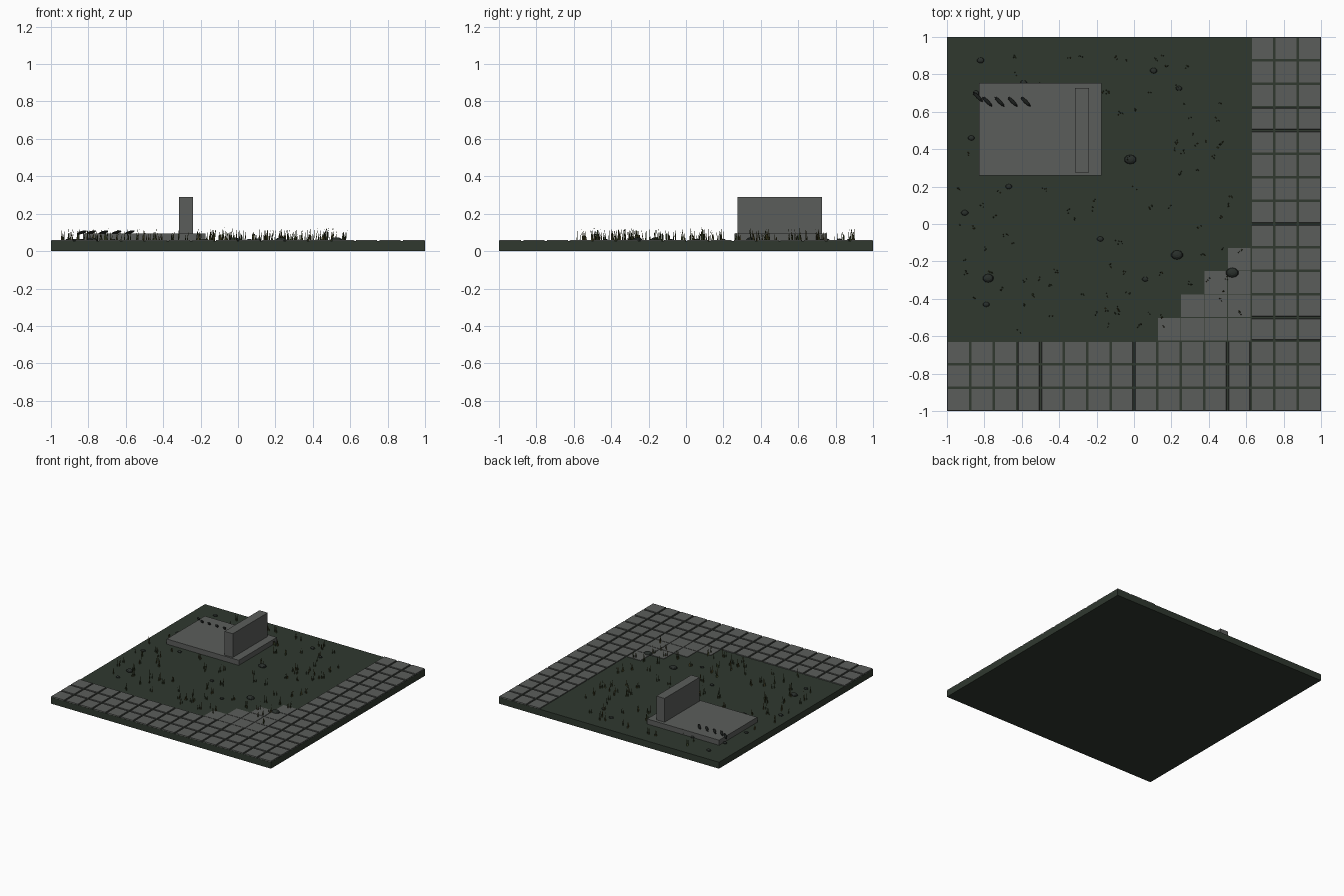
import bpy, bmesh, math, random
from mathutils import Matrix, Vector, Euler

if "Cube" in bpy.data.objects:
    bpy.data.objects.remove(bpy.data.objects["Cube"])

random.seed(4)


def material(name, r, g, b):
    m = bpy.data.materials.new(name)
    m.diffuse_color = (r, g, b, 1)
    m.use_nodes = True
    m.node_tree.nodes["Principled BSDF"].inputs["Base Color"].default_value = m.diffuse_color
    return m


SOIL = material("dark green turf", 0.029, 0.040, 0.028)
STONE = material("grey stone", 0.105, 0.110, 0.104)
PEBBLE = material("dark pebble", 0.022, 0.028, 0.024)
BLACK = material("charcoal", 0.010, 0.012, 0.011)
GREEN = material("grass green", 0.045, 0.062, 0.022)
STRAW = material("dry olive grass", 0.085, 0.072, 0.022)


def finish(bm, name, *mats):
    me = bpy.data.meshes.new(name)
    bm.to_mesh(me)
    bm.free()
    ob = bpy.data.objects.new(name, me)
    bpy.context.collection.objects.link(ob)
    for m in mats:
        me.materials.append(m)
    return ob


def add_box(bm, x0, x1, y0, y1, z0, z1, chamfer=0.0):
    # box whose top face may be drawn in a little
    c = chamfer
    low = [(x0, y0), (x1, y0), (x1, y1), (x0, y1)]
    top = [(x0 + c, y0 + c), (x1 - c, y0 + c), (x1 - c, y1 - c), (x0 + c, y1 - c)]
    a = [bm.verts.new((x, y, z0)) for x, y in low]
    b = [bm.verts.new((x, y, z1)) for x, y in top]
    bm.faces.new(a[::-1])
    bm.faces.new(b)
    for i in range(4):
        j = (i + 1) % 4
        bm.faces.new((a[i], a[j], b[j], b[i]))


def box(name, mat, *dims):
    bm = bmesh.new()
    add_box(bm, *dims)
    return finish(bm, name, mat)


# Ground, grave plate and headstone
box("ground", SOIL, -1, 1, -1, 1, 0, 0.053)
box("grave_plate", STONE, -0.83, -0.175, 0.26, 0.755, 0.04, 0.095)
box("headstone", STONE, -0.315, -0.24, 0.275, 0.728, 0.09, 0.29)

# Paving: L-shaped border three tiles wide, and stepped inner corner
T = 0.125
border, corner = bmesh.new(), bmesh.new()
for i in range(16):
    for j in range(16):
        x, y = -1 + i * T, -1 + j * T
        if i >= 13 or j < 3:
            g = 0.005
            # outer edges stay flush with the ground
            add_box(border, x + g * (i > 0), x + T - g * (i < 15),
                    y + g * (j > 0), y + T - g * (j < 15), 0.045, 0.06, 0.002)
        elif j <= 6 and i >= 9 + (j - 3):
            g = 0.002
            add_box(corner, x + g, x + T - g, y + g, y + T - g, 0.045, 0.057)
finish(border, "paving_border", STONE)
finish(corner, "paving_corner", STONE)

# Pebbles: (x, y, radius)
pebbles = [(-0.02, 0.345, .033), (0.23, -0.165, .033), (0.525, -0.26, .035),
           (-0.78, -0.29, .03), (-0.82, 0.875, .02), (-0.87, 0.46, .018),
           (-0.67, 0.2, .018), (-0.905, 0.06, .02), (-0.18, -0.08, .018),
           (0.06, -0.295, .017), (-0.79, -0.43, .018), (0.24, 0.725, .017),
           (0.105, 0.82, .02), (-0.845, 0.70, .018), (-0.59, 0.755, .018)]
bm = bmesh.new()
for x, y, r in pebbles:
    m = Matrix.Translation((x, y, 0.057)) @ Matrix.Diagonal((r, r * 0.75, r * 0.5, 1))
    bmesh.ops.create_uvsphere(bm, u_segments=10, v_segments=6, radius=1, matrix=m)
finish(bm, "pebbles", PEBBLE)

# Row of slim slanted pods on the plate
bm = bmesh.new()
for x, y in [(-0.835, 0.68), (-0.785, 0.655), (-0.72, 0.655), (-0.65, 0.655), (-0.58, 0.655)]:
    rot = Euler((0, math.radians(-12), math.radians(-45))).to_matrix().to_4x4()
    m = Matrix.Translation((x, y, 0.10)) @ rot @ Matrix.Diagonal((0.039, 0.010, 0.008, 1))
    bmesh.ops.create_uvsphere(bm, u_segments=8, v_segments=6, radius=1, matrix=m)
finish(bm, "slanted_pods", BLACK)

# Grass tufts: thin leaning three-sided blades
bm = bmesh.new()


def blade(x, y, h, lean_x, lean_y, w, mat):
    a0 = random.uniform(0, math.tau)
    ring = [bm.verts.new((x + w * math.cos(a0 + k * math.tau / 3),
                          y + w * math.sin(a0 + k * math.tau / 3), 0.05)) for k in range(3)]
    tip = bm.verts.new((x + lean_x, y + lean_y, 0.05 + h))
    for k in range(3):
        bm.faces.new((ring[k], ring[(k + 1) % 3], tip)).material_index = mat


count = 0
while count < 95:
    x, y = random.uniform(-0.95, 0.58), random.uniform(-0.58, 0.93)
    # mostly clear of the plate
    if -0.80 < x < -0.20 and 0.30 < y < 0.72:
        continue
    count += 1
    for k in range(random.randint(2, 4)):
        blade(x + random.uniform(-.012, .012), y + random.uniform(-.012, .012),
              random.uniform(0.04, 0.078), random.uniform(-0.003, 0.012),
              random.uniform(-0.012, 0.003), 0.004, int(random.random() < 0.5))
finish(bm, "grass_tufts", GREEN, STRAW)
